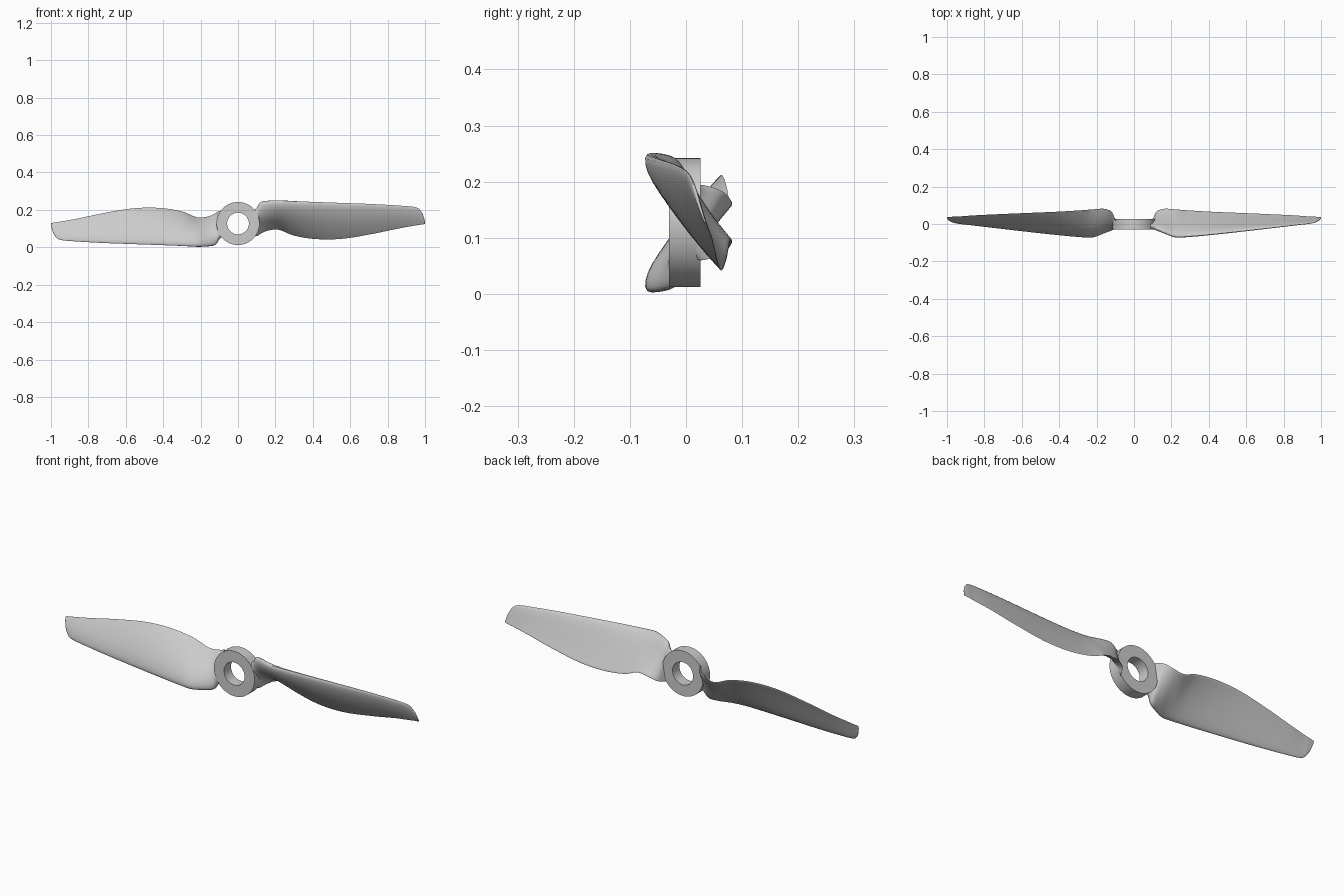
import bpy, bmesh, math
from mathutils import Vector

if "Cube" in bpy.data.objects:
    bpy.data.objects.remove(bpy.data.objects["Cube"])

ZC = 0.127  # height of the hub axis

# Blade stations: x, leading y, z, trailing y, z, thickness
STATIONS = [
    (0.075, -0.012, 0.190, 0.012, 0.070, 0.035),
    (0.100, -0.015, 0.212, 0.028, 0.060, 0.038),
    (0.120, -0.027, 0.240, 0.066, 0.072, 0.040),
    (0.160, -0.045, 0.247, 0.082, 0.090, 0.042),
    (0.220, -0.068, 0.249, 0.079, 0.094, 0.042),
    (0.300, -0.066, 0.246, 0.073, 0.063, 0.036),
    (0.420, -0.055, 0.242, 0.066, 0.044, 0.031),
    (0.560, -0.040, 0.237, 0.060, 0.046, 0.026),
    (0.720, -0.022, 0.231, 0.053, 0.072, 0.020),
    (0.860, -0.006, 0.223, 0.046, 0.101, 0.015),
    (0.940, 0.003, 0.216, 0.040, 0.115, 0.011),
    (0.970, 0.010, 0.203, 0.039, 0.120, 0.009),
    (0.990, 0.020, 0.172, 0.037, 0.123, 0.006),
    (1.000, 0.032, 0.134, 0.036, 0.125, 0.003),
]


def catmull(a, b, c, d, t):
    return [0.5 * (2 * q + (r - p) * t + (2 * p - 5 * q + 4 * r - s) * t * t
                   + (3 * q - p - 3 * r + s) * t ** 3)
            for p, q, r, s in zip(a, b, c, d)]


def refine(rows, n):
    out = []
    for i in range(len(rows) - 1):
        a, d = rows[max(i - 1, 0)], rows[min(i + 2, len(rows) - 1)]
        out += [catmull(a, rows[i], rows[i + 1], d, k / n) for k in range(n)]
    return out + [rows[-1]]


def section(row, n=14):
    """Aerofoil loop: blunt leading edge, thin trailing edge, slight camber."""
    x, ly, lz, ty, tz, th = row
    lead, chord = Vector((x, ly, lz)), Vector((0, ty - ly, tz - lz))
    front = Vector((0, chord.z, -chord.y)).normalized()
    pts = []
    for k in range(2 * n):
        ang = math.pi * k / n
        u = (1 - math.cos(ang)) / 2
        half = 5 * th * (0.2969 * math.sqrt(u) - 0.126 * u - 0.3516 * u * u
                         + 0.2843 * u ** 3 - 0.098 * u ** 4)
        side = 1 if k <= n else -1
        camber = 0.25 * th * 4 * u * (1 - u)
        pts.append(lead + chord * u + front * (side * half + camber))
    return pts


def finish(bm, name, angle):
    bmesh.ops.recalc_face_normals(bm, faces=bm.faces)
    me = bpy.data.meshes.new(name)
    bm.to_mesh(me)
    bm.free()
    ob = bpy.data.objects.new(name, me)
    bpy.context.collection.objects.link(ob)
    bpy.ops.object.select_all(action='DESELECT')
    ob.select_set(True)
    bpy.context.view_layer.objects.active = ob
    bpy.ops.object.shade_smooth_by_angle(angle=math.radians(angle))
    return ob


def skin(bm, loops, closed=False):
    pairs = list(zip(loops, loops[1:]))
    if closed:
        pairs.append((loops[-1], loops[0]))
    for a, b in pairs:
        for i in range(len(a)):
            j = (i + 1) % len(a)
            bm.faces.new((a[i], a[j], b[j], b[i]))


# Blades: the second is the first turned half a revolution about the hub axis
def make_blade(name, s):
    bm = bmesh.new()
    loops = [[bm.verts.new((s * p.x, p.y, ZC + s * (p.z - ZC))) for p in section(r)]
             for r in refine(STATIONS, 5)]
    skin(bm, loops)
    bm.faces.new(loops[0])
    bm.faces.new(loops[-1])
    return finish(bm, name, 45)


make_blade("right_blade", 1)
make_blade("left_blade", -1)

# Hub ring: rectangular profile swept round the axis
bm = bmesh.new()
profile = [(0.058, -0.03), (0.115, -0.03), (0.115, 0.026), (0.058, 0.026)]
N = 64
rings = [[bm.verts.new((r * math.cos(2 * math.pi * k / N), y,
                        ZC + r * math.sin(2 * math.pi * k / N))) for k in range(N)]
         for r, y in profile]
skin(bm, rings, closed=True)
finish(bm, "hub_ring", 30)
